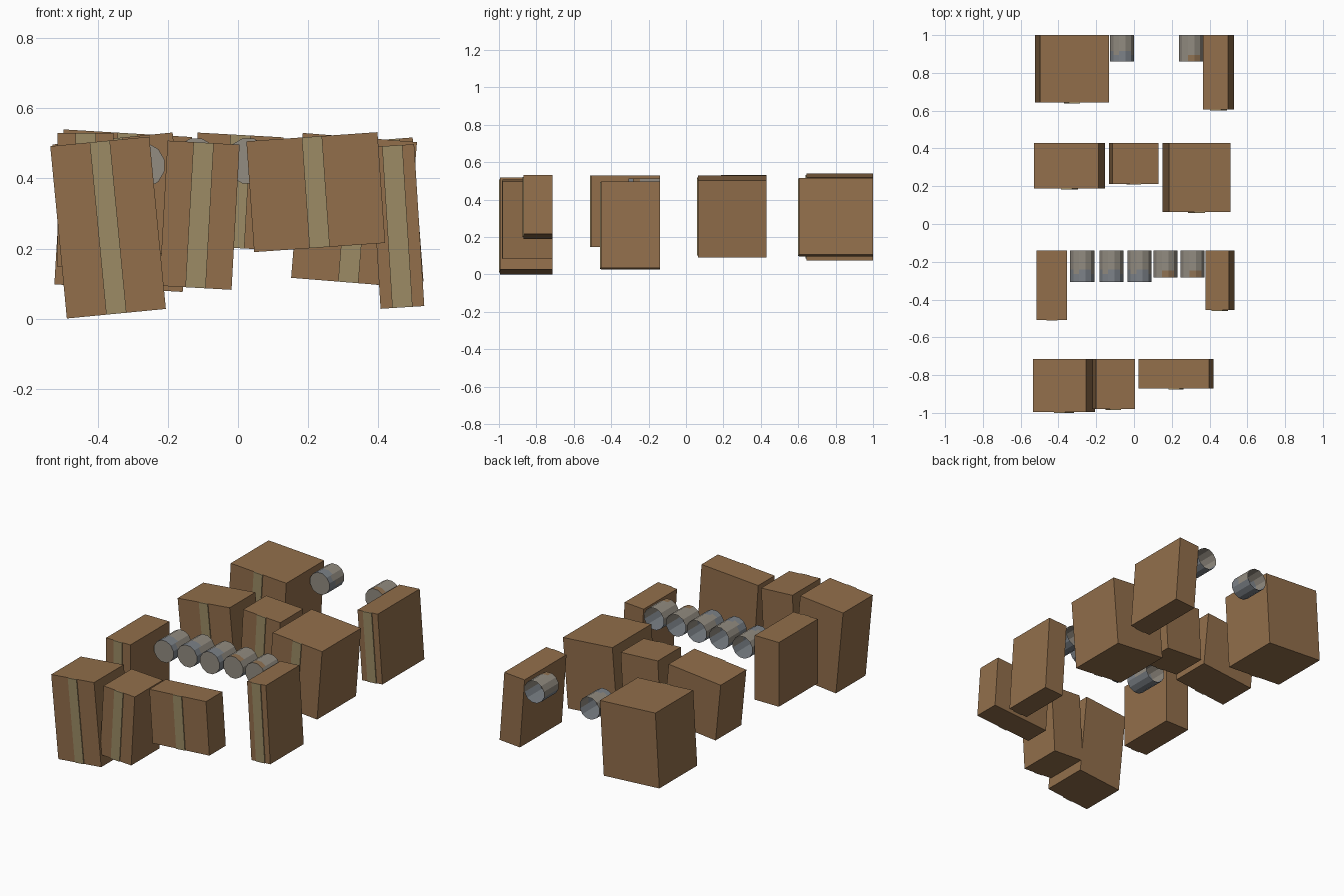
import bpy, bmesh, math
from mathutils import Matrix

if "Cube" in bpy.data.objects:
    bpy.data.objects.remove(bpy.data.objects["Cube"])


def material(name, rgb):
    m = bpy.data.materials.new(name)
    m.diffuse_color = (*rgb, 1)
    m.use_nodes = True
    m.node_tree.nodes["Principled BSDF"].inputs["Base Color"].default_value = m.diffuse_color
    return m


CARD = material("cardboard brown", (0.287, 0.158, 0.070))
TAPE = material("tape tan", (0.335, 0.260, 0.130))
GREY = material("warm grey tin", (0.290, 0.262, 0.220))
BLUE = material("blue grey tin", (0.205, 0.225, 0.250))
RUST = material("rust brown", (0.280, 0.170, 0.085))


def finish(name, bm, mats):
    me = bpy.data.meshes.new(name)
    bm.to_mesh(me)
    bm.free()
    for m in mats:
        me.materials.append(m)
    ob = bpy.data.objects.new(name, me)
    bpy.context.collection.objects.link(ob)
    return ob


def block(name, centre, size, tilt, mat):
    bm = bmesh.new()
    mx = (Matrix.Translation(centre) @ Matrix.Rotation(-tilt, 4, 'Y')
          @ Matrix.Diagonal((*size, 1)))
    bmesh.ops.create_cube(bm, size=1, matrix=mx)
    return finish(name, bm, [mat])


def carton(name, left, top, w, h, deg, front, back):
    """Tilted carton given by its top left front corner, with a tape strip."""
    a = math.radians(deg)
    c, s = math.cos(a), math.sin(a)
    x = left + c * w / 2 + s * h / 2
    z = top + s * w / 2 - c * h / 2
    block(name, (x, (front + back) / 2, z), (w, back - front, h), a, CARD)
    block(name + "_tape", (x, front - 0.0015, z), (0.058, 0.007, h), a, TAPE)


def can(name, x, z, front, back, rusty=False, r=0.066, sides=12):
    """Tin lying along y, closed at the front and open at the back."""
    bm = bmesh.new()
    cuts = [0, 0.25, 0.4, 1]
    rings = []
    for t in cuts:
        y = front + t * (back - front)
        ring = []
        for i in range(sides):
            a = 2 * math.pi * (i + 0.5) / sides
            ring.append(bm.verts.new((x + r * math.cos(a), y, z + r * math.sin(a))))
        rings.append(ring)
    bm.faces.new(rings[0])
    for k in range(len(cuts) - 1):
        for i in range(sides):
            j = (i + 1) % sides
            f = bm.faces.new((rings[k][j], rings[k][i], rings[k + 1][i], rings[k + 1][j]))
            height = math.sin(2 * math.pi * (i + 1) / sides)
            if height < -0.4:                 # underside
                f.material_index = 1
            elif rusty:                       # rust patch at the front
                f.material_index = 2 if k == 0 and i in (1, 2) else 0
            else:                             # front bands
                f.material_index = 1 if k == 0 or (k == 1 and i % 3) else 0
    bmesh.ops.recalc_face_normals(bm, faces=bm.faces)
    finish(name, bm, [GREY, BLUE, RUST])


# front row
carton("front_carton_left", -0.536, 0.492, 0.284, 0.494, 5.5, -0.995, -0.715)
carton("front_carton_middle", -0.201, 0.508, 0.206, 0.415, -3.2, -0.98, -0.715)
carton("front_carton_right", 0.024, 0.506, 0.375, 0.317, 4.0, -0.87, -0.715)

# second row: cartons at both ends, tins between
carton("second_carton_left", -0.515, 0.53, 0.16, 0.383, 0, -0.507, -0.14)
carton("second_carton_right", 0.378, 0.490, 0.125, 0.463, 3.6, -0.455, -0.14)
for n, x in enumerate((-0.274, -0.12, 0.029)):
    can(f"long_tin_{n + 1}", x, 0.437 if n == 0 else 0.45, -0.308, -0.14)
for n, x in enumerate((0.166, 0.31)):
    can(f"rusty_tin_{n + 1}", x, 0.45, -0.283, -0.14, True)

# third row
carton("third_carton_left", -0.53, 0.497, 0.345, 0.34, 5.7, 0.188, 0.43)
carton("third_carton_middle", -0.115, 0.531, 0.245, 0.323, -3.2, 0.213, 0.43)
carton("third_carton_right", 0.185, 0.53, 0.327, 0.415, -4.6, 0.063, 0.43)

# back row
carton("back_carton_left", -0.498, 0.54, 0.367, 0.443, -3.4, 0.643, 1.0)
carton("back_carton_right", 0.365, 0.507, 0.134, 0.412, 4.3, 0.605, 1.0)
can("back_tin_left", -0.063, 0.452, 0.86, 1.0)
can("back_tin_right", 0.302, 0.452, 0.86, 1.0, True)
